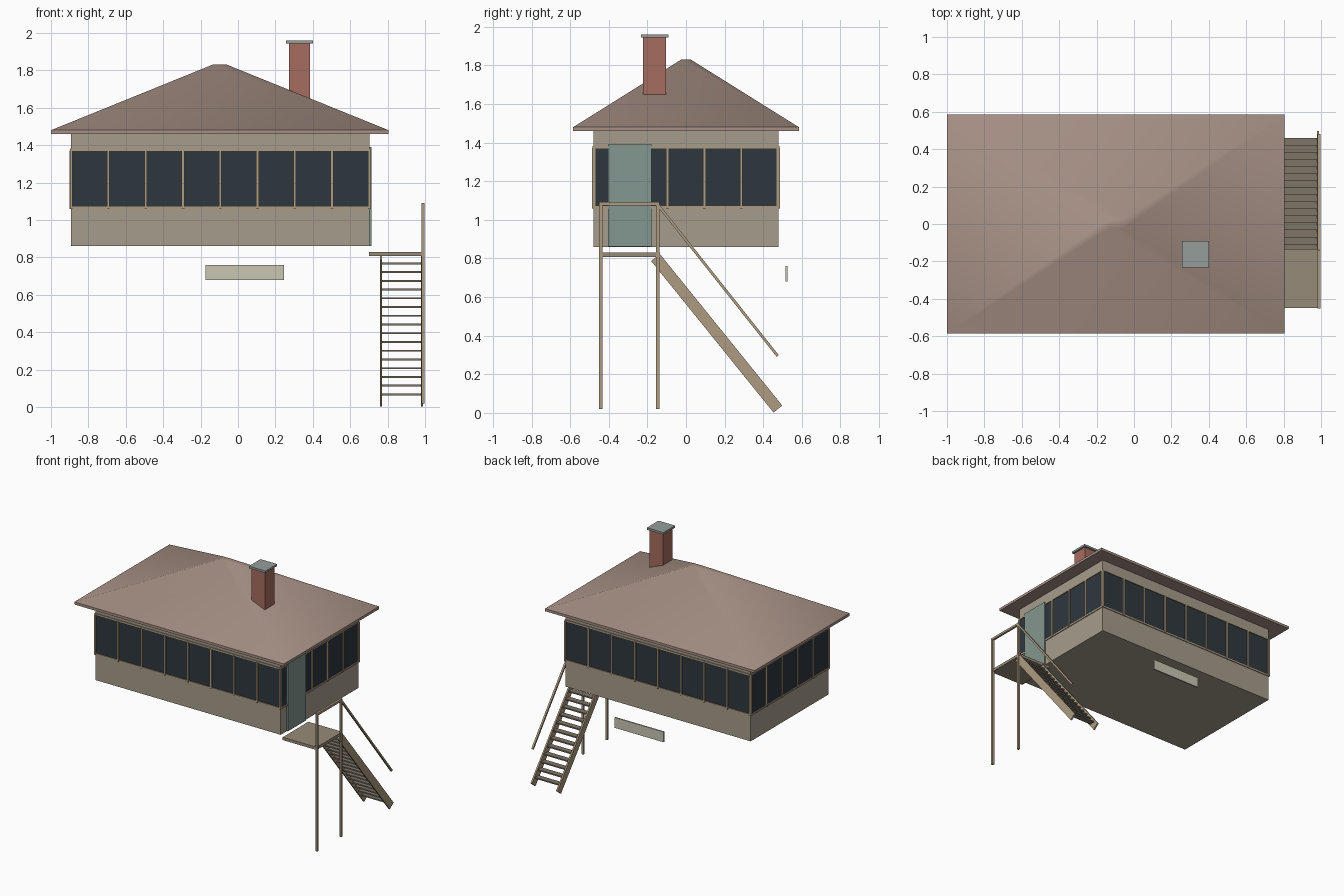
import bpy, bmesh
from math import atan2, hypot
from mathutils import Vector

if "Cube" in bpy.data.objects:
    bpy.data.objects.remove(bpy.data.objects["Cube"])


def material(name, r, g, b):
    m = bpy.data.materials.new(name)
    m.diffuse_color = [(c / 255) ** 2.2 for c in (r, g, b)] + [1]
    m.use_nodes = True
    m.node_tree.nodes["Principled BSDF"].inputs["Base Color"].default_value = m.diffuse_color
    return m


WALL = material("wall_paint", 165, 155, 138)
ROOF = material("roof_tile", 165, 143, 132)
GLASS = material("dark_glass", 50, 58, 64)
WOOD = material("timber", 172, 154, 128)
TREAD = material("tread_wood", 125, 116, 103)
DECK = material("deck_wood", 150, 138, 120)
BRICK = material("brick", 165, 108, 95)
STONE = material("cap_stone", 148, 156, 152)
DOOR = material("door_paint", 130, 150, 142)
BOARD = material("board_paint", 200, 197, 178)


def finish(name, bm, mat):
    bmesh.ops.recalc_face_normals(bm, faces=bm.faces)
    me = bpy.data.meshes.new(name)
    bm.to_mesh(me)
    bm.free()
    ob = bpy.data.objects.new(name, me)
    bpy.context.collection.objects.link(ob)
    me.materials.append(mat)
    return ob


def box(name, x, y, z, mat):
    """Box from (min, max) ranges."""
    bm = bmesh.new()
    bmesh.ops.create_cube(bm, size=1)
    for v in bm.verts:
        v.co = Vector([r[0] + (c + 0.5) * (r[1] - r[0]) for c, r in zip(v.co, (x, y, z))])
    return finish(name, bm, mat)


def beam(name, x, width, depth, a, b, mat):
    """Sloping beam in the yz plane, from a to b."""
    bm = bmesh.new()
    bmesh.ops.create_cube(bm, size=1)
    length = hypot(b[0] - a[0], b[1] - a[1])
    bmesh.ops.scale(bm, vec=(width, length, depth), verts=bm.verts)
    ob = finish(name, bm, mat)
    ob.location = (x, (a[0] + b[0]) / 2, (a[1] + b[1]) / 2)
    ob.rotation_euler.x = atan2(b[1] - a[1], b[0] - a[0])
    return ob


X0, X1, Y = -0.892, 0.702, 0.478

# Cabin: lower wall, glazing, upper wall
box("lower_wall", (X0, X1), (-Y, Y), (0.86, 1.065), WALL)
box("window_glass", (X0, X1), (-Y, Y), (1.065, 1.372), GLASS)
box("upper_wall", (X0, X1), (-Y, Y), (1.38, 1.465), WALL)

# Window rails and mullions
for z, label in ((1.06, "sill"), (1.37, "head")):
    for s in (-1, 1):
        yy = sorted((s * (Y - 0.006), s * (Y + 0.006)))
        box(label + "_rail_long", (X0 - 0.006, X1 + 0.006), yy, (z, z + 0.012), WOOD)
    for xc in (X0, X1):
        box(label + "_rail_short", (xc - 0.006, xc + 0.006), (-Y, Y), (z, z + 0.012), WOOD)
for i in range(9):
    x = X0 + (X1 - X0) * i / 8
    for y in (-Y, Y):
        box("mullion_long", (x - 0.007, x + 0.007), (y - 0.009, y + 0.009), (1.06, 1.372), WOOD)
for i in range(1, 5):
    y = -Y + 2 * Y * i / 5
    for x in (X0, X1):
        box("mullion_short", (x - 0.009, x + 0.009), (y - 0.007, y + 0.007), (1.06, 1.372), WOOD)

# Door
box("door", (0.69, 0.713), (-0.405, -0.18), (0.862, 1.39), DOOR)

# Hipped roof: eaves slab and smooth frustum
box("eaves", (-1, 0.805), (-0.585, 0.585), (1.46, 1.48), ROOF)
bm = bmesh.new()
bmesh.ops.create_cube(bm, size=1)
for v in bm.verts:
    k = 1 if v.co.z < 0 else 0.043
    v.co = Vector((-0.0975 + v.co.x * 1.805 * k, v.co.y * 1.17 * k, 1.48 if v.co.z < 0 else 1.83))
roof = finish("roof", bm, ROOF)
bpy.context.view_layer.objects.active = roof
roof.select_set(True)
bpy.ops.object.shade_smooth_by_angle(angle=1.05)

# Chimney
box("chimney", (0.272, 0.386), (-0.222, -0.104), (1.55, 1.946), BRICK)
box("chimney_cap", (0.257, 0.4), (-0.233, -0.09), (1.944, 1.96), STONE)

# Board behind the cabin
box("board", (-0.175, 0.247), (0.516, 0.527), (0.68, 0.76), BOARD)

# Landing with posts and top rail
box("landing", (0.7, 0.992), (-0.45, -0.135), (0.808, 0.83), DECK)
for y in (-0.442, -0.147):
    box("landing_post", (0.981, 0.998), (y - 0.009, y + 0.009), (0.02, 1.09), WOOD)
box("landing_rail", (0.981, 0.998), (-0.451, -0.138), (1.075, 1.092), WOOD)

# Stairs: stringers, treads, handrail
for x in (0.764, 0.984):
    beam("stringer", x, 0.012, 0.058, (-0.158, 0.805), (0.476, 0.02), WOOD)
for i in range(16):
    z = 0.768 - i * 0.0467
    y = -0.158 + (0.805 - z) * 0.634 / 0.785
    box("tread", (0.766, 0.982), (y - 0.022, y + 0.022), (z - 0.005, z + 0.005), TREAD)
beam("handrail", 0.989, 0.014, 0.014, (-0.147, 1.08), (0.475, 0.295), WOOD)
